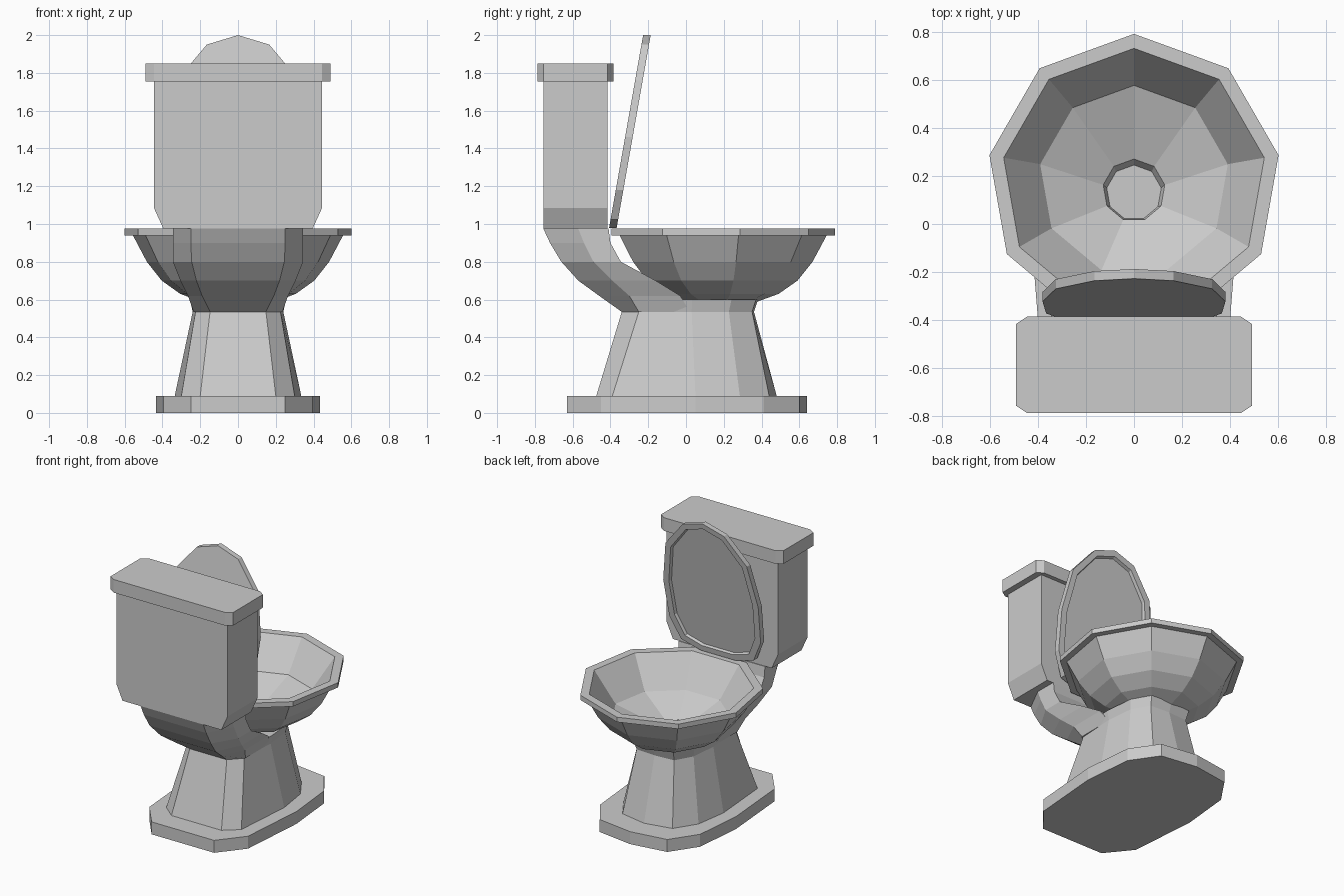
import bpy, bmesh
from math import sin, cos, radians

if "Cube" in bpy.data.objects:
    bpy.data.objects.remove(bpy.data.objects["Cube"])


def loft(name, rings):
    """Skin a stack of equal-count rings and cap both ends."""
    bm = bmesh.new()
    rows = [[bm.verts.new(p) for p in ring] for ring in rings]
    n = len(rows[0])
    for a, b in zip(rows, rows[1:]):
        for i in range(n):
            j = (i + 1) % n
            bm.faces.new((a[i], a[j], b[j], b[i]))
    bm.faces.new(rows[0][::-1])
    bm.faces.new(rows[-1])
    bmesh.ops.recalc_face_normals(bm, faces=bm.faces)
    me = bpy.data.meshes.new(name)
    bm.to_mesh(me)
    bm.free()
    ob = bpy.data.objects.new(name, me)
    bpy.context.collection.objects.link(ob)
    return ob


def mirrored(half):
    """Full outline from the right half, listed front to back."""
    return half + [(-x, y) for x, y in reversed(half) if x > 0]


def at_z(outline, z, s=1.0):
    return [(x * s, y * s, z) for x, y in outline]


def nonagon(r, z, cy=0.18):
    return [(r * cos(radians(90 + 40 * i)), cy + r * sin(radians(90 + 40 * i)), z)
            for i in range(9)]


# Floor plinth
plinth = mirrored([(0, .64), (.27, .60), (.40, .41), (.435, .05), (.395, -.45), (.25, -.63)])
loft("plinth", [at_z(plinth, 0), at_z(plinth, .09)])

# Tapered pedestal, flaring slightly under the bowl
foot = mirrored([(0, .48), (.20, .44), (.30, .285), (.335, .05), (.30, -.39), (.20, -.475)])
waist = mirrored([(0, .36), (.15, .35), (.22, .227), (.24, .03), (.225, -.25), (.148, -.34)])
loft("pedestal", [at_z(foot, .09), at_z(waist, .535), at_z(waist, .60, 1.06)])

# Neck sweeping back from pedestal to tank: z, back y, corner y, front y, back x, side x
neck = [(.535, -.34, -.25, .02, .148, .235),
        (.62, -.46, -.30, -.03, .19, .265),
        (.70, -.57, -.39, -.16, .22, .305),
        (.80, -.66, -.49, -.345, .245, .345),
        (.90, -.72, -.54, -.40, .25, .345),
        (.975, -.755, -.57, -.41, .25, .345)]
loft("neck", [at_z(mirrored([(sx, fy), (sx, cy), (bx, by)]), z)
              for z, by, cy, fy, bx, sx in neck])

# Nine-sided bowl: outside, rim, inside, drain
bowl = [(.20, .59), (.31, .63), (.41, .70), (.49, .80), (.565, .94),
        (.61, .94), (.61, .975), (.55, .975), (.396, .76)]
loft("bowl", [nonagon(r, z) for r, z in bowl]
     + [nonagon(.13, .65, .14), nonagon(.115, .615, .13)])


# Tank with narrowed bottom
def box_ring(x, z):
    return [(-x, -.755, z), (x, -.755, z), (x, -.415, z), (-x, -.415, z)]


loft("tank", [box_ring(.395, .975), box_ring(.445, 1.085), box_ring(.445, 1.755)])

# Tank lid with clipped corners
lid = mirrored([(.445, -.385), (.49, -.415), (.49, -.755), (.445, -.785)])
loft("tank_lid", [at_z(lid, 1.755), at_z(lid, 1.85)])

# Raised seat cover leaning forward, recessed on the bowl side
cover = mirrored([(0, 1.02), (.165, .97), (.325, .78), (.38, .48),
                  (.365, .20), (.29, .045), (.14, 0)])


def lean(scale_x, scale_v, offset):
    ring = []
    for x, v in cover:
        v = .51 + (v - .51) * scale_v
        ring.append((x * scale_x, -.387 + .1765 * v + offset, .98 + v))
    return ring


loft("seat_cover", [lean(1, 1, -.02), lean(1, 1, .02),
                    lean(.88, .92, .02), lean(.86, .905, 0)])
